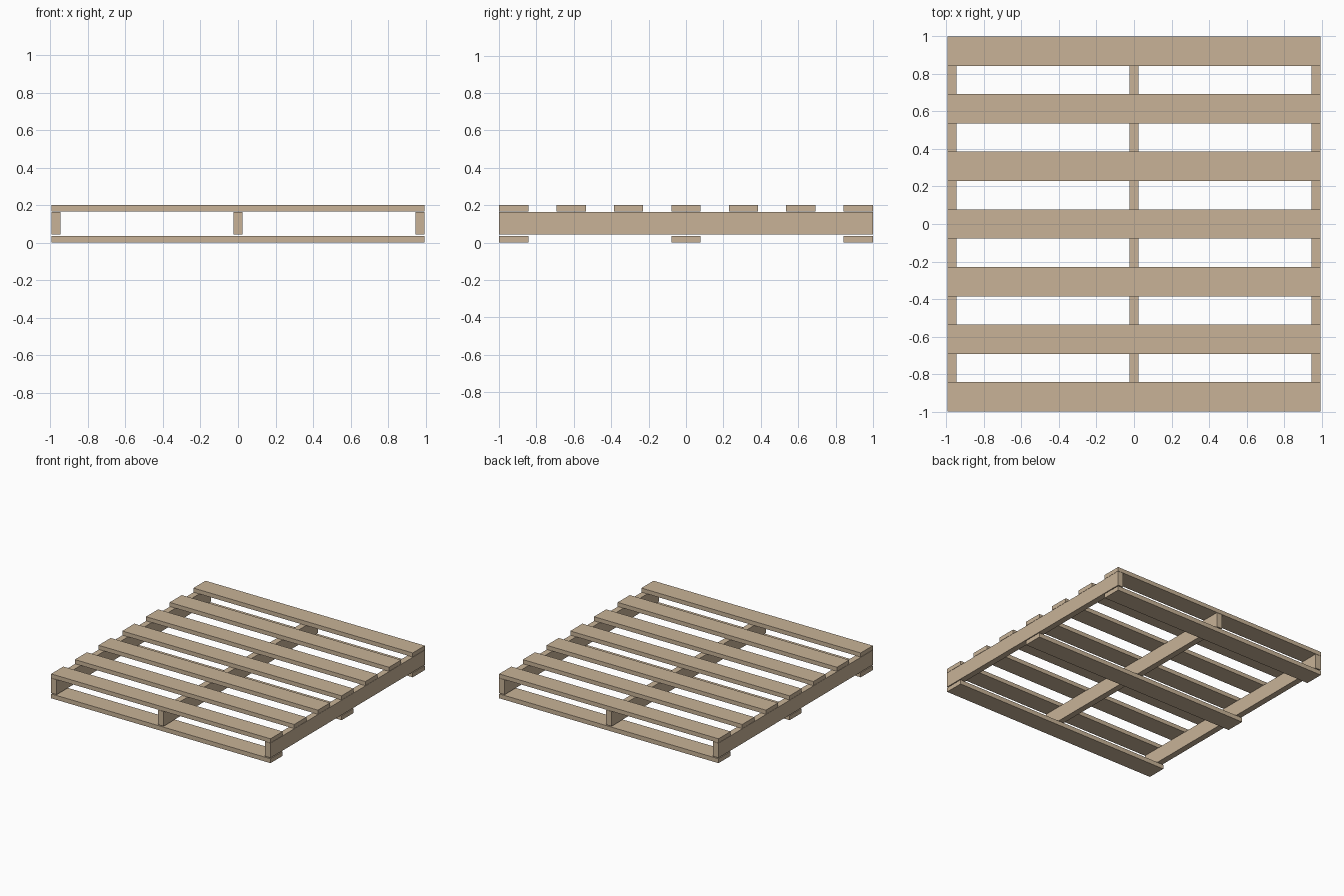
import bpy

if "Cube" in bpy.data.objects:
    bpy.data.objects.remove(bpy.data.objects["Cube"])

wood = bpy.data.materials.new("pale_wood")
wood.diffuse_color = (0.58, 0.45, 0.31, 1)
wood.use_nodes = True
wood.node_tree.nodes["Principled BSDF"].inputs["Base Color"].default_value = wood.diffuse_color


def plank(name, x, y, z0, z1, width, length):
    """Box centred on x, y between heights z0 and z1."""
    bpy.ops.mesh.primitive_cube_add(size=1, location=(x, y, (z0 + z1) / 2))
    ob = bpy.context.object
    ob.name = name
    ob.dimensions = (width, length, z1 - z0)
    bpy.ops.object.transform_apply(location=False, rotation=False, scale=True)
    ob.data.materials.append(wood)


HALF_X, BOARD_W, STRINGER_W = 0.995, 0.157, 0.05
END_Y = 1 - BOARD_W / 2

# seven top deck boards
for i in range(7):
    plank(f"top_board_{i + 1}", 0, END_Y * (i - 3) / 3, 0.166, 0.2, 2 * HALF_X, BOARD_W)

# three bottom boards
for i in range(3):
    plank(f"bottom_board_{i + 1}", 0, END_Y * (i - 1), 0, 0.036, 2 * HALF_X, BOARD_W)

# three stringers, running front to back with a hairline gap to the boards
for i in range(3):
    plank(f"stringer_{i + 1}", (HALF_X - STRINGER_W / 2) * (i - 1), 0, 0.043, 0.164, STRINGER_W, 2)
